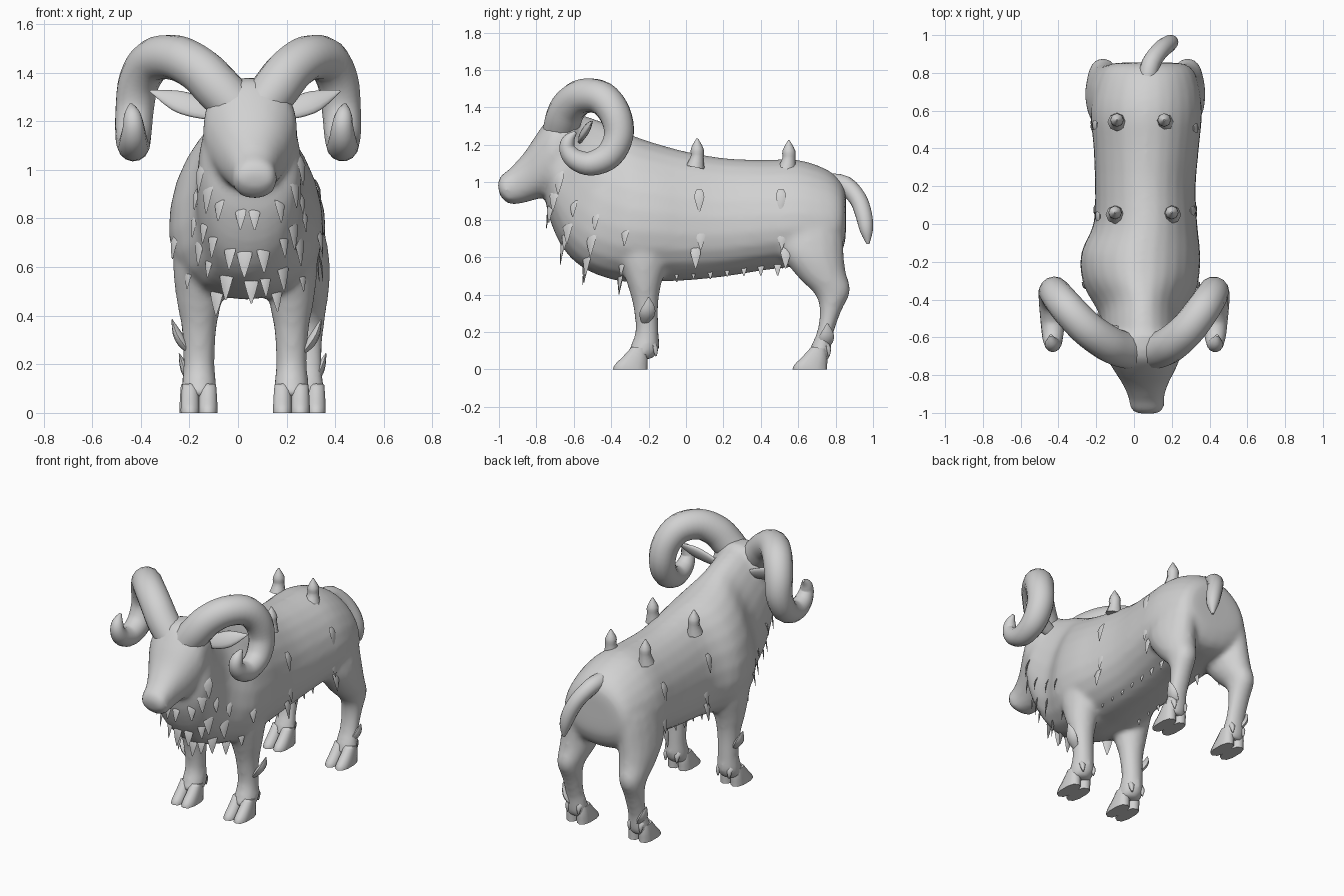
import bpy, bmesh, math, random
from mathutils import Vector as V

if "Cube" in bpy.data.objects:
    bpy.data.objects.remove(bpy.data.objects["Cube"])

random.seed(4)
mat = bpy.data.materials.new("warm_grey")
mat.diffuse_color = (0.64, 0.64, 0.64, 1)
mat.use_nodes = True
mat.node_tree.nodes["Principled BSDF"].inputs["Base Color"].default_value = mat.diffuse_color


def spline(rows, n=3):
    """Catmull-Rom interpolation of equal length rows of numbers."""
    out = []
    for i in range(len(rows) - 1):
        a, b, c, d = (rows[max(i - 1, 0)], rows[i], rows[i + 1], rows[min(i + 2, len(rows) - 1)])
        for k in range(n):
            t = k / n
            out.append([q + 0.5 * t * (r - p + t * (2 * p - 5 * q + 4 * r - s + t * (3 * (q - r) + s - p)))
                        for p, q, r, s in zip(a, b, c, d)])
    return out + [list(rows[-1])]


def smooth(ob, angle=60):
    bpy.ops.object.select_all(action='DESELECT')
    ob.select_set(True)
    bpy.context.view_layer.objects.active = ob
    bpy.ops.object.shade_smooth_by_angle(angle=math.radians(angle))


def skin(name, rings, sides=18, power=1.0, taper=0.0):
    """Bridge rings given as (centre, half axis A, half axis B)."""
    bm = bmesh.new()
    loops = []
    for c, A, B in rings:
        loop = []
        for k in range(sides):
            t = 2 * math.pi * k / sides
            f = lambda v: math.copysign(abs(v) ** power, v)
            loop.append(bm.verts.new(c + A * f(math.cos(t)) + B * f(math.sin(t)) * (1 - taper * math.cos(t))))
        loops.append(loop)
    for p, q in zip(loops, loops[1:]):
        for k in range(sides):
            bm.faces.new((p[k], p[(k + 1) % sides], q[(k + 1) % sides], q[k]))
    bm.faces.new(loops[0][::-1])
    bm.faces.new(loops[-1])
    bmesh.ops.recalc_face_normals(bm, faces=bm.faces)
    me = bpy.data.meshes.new(name)
    bm.to_mesh(me)
    bm.free()
    me.materials.append(mat)
    ob = bpy.data.objects.new(name, me)
    bpy.context.collection.objects.link(ob)
    smooth(ob)
    return ob


def loft(name, rows, dx=0, **kw):
    """Rows: y, z of one edge, y, z of the opposite edge, centre x, half width."""
    rings = []
    for y1, z1, y2, z2, cx, w in spline(rows):
        p, q = V((0, y1, z1)), V((0, y2, z2))
        rings.append(((p + q) / 2 + V((cx + dx, 0, 0)), (p - q) / 2, V((w, 0, 0))))
    return skin(name, rings, **kw)


def tube(name, rows, flat=1.0, sides=14, n=3, side=V((1, 0, 0))):
    """Rows: x, y, z, radius along a path."""
    pts = spline(rows, n)
    rings = []
    for i, p in enumerate(pts):
        d = (V(pts[min(i + 1, len(pts) - 1)][:3]) - V(pts[max(i - 1, 0)][:3])).normalized()
        side = (side - d * side.dot(d)).normalized()
        r = max(p[3], 0.002)
        rings.append((V(p[:3]), side * r, d.cross(side) * r * flat))
    return skin(name, rings, sides=sides)


# Body and neck
TAPER = .2
body = [(.855, .92, .855, .76, .07, .10), (.84, .99, .845, .66, .07, .205), (.76, 1.065, .78, .57, .07, .26),
        (.6, 1.12, .6, .55, .065, .29), (.4, 1.12, .42, .53, .065, .275), (.2, 1.13, .2, .495, .06, .262),
        (0, 1.165, 0, .475, .06, .27), (-.15, 1.205, -.16, .47, .035, .31), (-.27, 1.245, -.35, .47, .035, .298),
        (-.38, 1.295, -.54, .535, .045, .222), (-.48, 1.335, -.66, .65, .045, .212),
        (-.58, 1.365, -.735, .82, .05, .205), (-.66, 1.365, -.755, .95, .05, .175)]
merged = [loft("body", body, sides=24, power=.93, taper=TAPER)]

# Head tapering to the muzzle
merged.append(loft("head", [(-.58, 1.38, -.60, 1.0, .05, .18), (-.70, 1.37, -.70, .95, .05, .195),
                            (-.78, 1.285, -.76, .92, .055, .165), (-.86, 1.165, -.83, .90, .06, .122),
                            (-.94, 1.075, -.89, .885, .065, .095), (-.99, 1.035, -.95, .885, .07, .09),
                            (-1.008, .99, -.995, .93, .07, .06)], sides=20, power=.9))

# Legs with cloven hooves
front = [(-.34, .95, -.03, .95, -.06, .07), (-.38, .80, -.04, .80, -.015, .105), (-.37, .62, -.08, .62, 0, .108),
         (-.32, .47, -.13, .46, 0, .094), (-.285, .35, -.148, .34, 0, .072), (-.27, .21, -.145, .19, 0, .064),
         (-.295, .13, -.145, .10, 0, .072), (-.32, .07, -.19, .05, 0, .066)]
hind = [(.48, .95, .80, .95, -.09, .08), (.47, .80, .84, .82, -.05, .105), (.49, .64, .845, .62, -.02, .112),
        (.60, .49, .855, .52, -.01, .10), (.69, .40, .88, .42, 0, .076), (.715, .31, .83, .31, 0, .065),
        (.70, .20, .785, .18, 0, .062), (.67, .13, .775, .09, 0, .07), (.65, .07, .76, .04, 0, .066)]
for label, rows, mid, off, toe in (("front", front, .03, .19, -.39), ("hind", hind, .06, .225, .57)):
    for s, hand in ((-1, "left"), (1, "right")):
        x = mid + s * off
        merged.append(loft(f"{label}_leg_{hand}", [r[:4] + (s * r[4], r[5]) for r in rows], dx=x, sides=16))
        for k in (-1, 1):
            loft(f"{label}_hoof_{hand}", [(toe + .10, .12, toe + .18, .11, 0, .034),
                                          (toe + .055, .07, toe + .185, .06, 0, .038),
                                          (toe + .01, .025, toe + .185, .02, 0, .04), (toe, 0, toe + .185, 0, 0, .04)],
                 dx=x + k * .037, sides=10, power=.8)
            back = toe + (.205 if toe < 0 else .17)
            tube("dewclaw", [(x + k * .035, back, .14, .02), (x + k * .04, back + .02, .11, .018),
                             (x + k * .04, back + .025, .07, .004)], sides=6, n=2)

# Fuse body, head and legs into one blended skin
bpy.ops.object.select_all(action='DESELECT')
for ob in merged:
    ob.select_set(True)
torso = merged[0]
bpy.context.view_layer.objects.active = torso
bpy.ops.object.join()
rem = torso.modifiers.new("fuse", 'REMESH')
rem.mode, rem.voxel_size, rem.use_smooth_shade = 'VOXEL', .016, True
blend = torso.modifiers.new("blend", 'SMOOTH')
blend.factor, blend.iterations = .5, 8

# Curled horns and ears
horn = [(.10, -.675, 1.26, .095), (.16, -.655, 1.34, .098), (.215, -.62, 1.41, .096), (.29, -.55, 1.46, .093),
        (.365, -.45, 1.45, .09), (.41, -.38, 1.365, .085), (.425, -.36, 1.25, .08), (.43, -.41, 1.145, .075),
        (.43, -.51, 1.10, .066), (.43, -.595, 1.125, .056), (.43, -.635, 1.18, .044), (.435, -.625, 1.23, .033),
        (.44, -.59, 1.268, .008)]
ear = [(.16, -.56, 1.23, .03), (.24, -.55, 1.255, .048), (.32, -.53, 1.285, .048), (.42, -.50, 1.325, .004)]
for s, hand in ((-1, "left"), (1, "right")):
    shift = lambda r, span: (r[0] if s > 0 else -r[0] + max(0, .09 - .2 * max(0, r[0] - .1) * span),) + r[1:]
    tube(f"horn_{hand}", [shift(r, 1.4) for r in horn], n=4)
    tube(f"ear_{hand}", [shift(r, .5) for r in ear], flat=.4, side=V((0, .5, 1)))

# Tail
tube("tail", [(.07, .76, 1.0, .05), (.09, .85, .985, .05), (.14, .92, .91, .047),
              (.18, .952, .82, .045), (.20, .965, .74, .035), (.205, .973, .67, .008)])

# Pointed buds along the back
for x, y, z in ((-.10, .06, 1.10), (.20, .06, 1.10), (-.09, .55, 1.09), (.16, .55, 1.09)):
    tube("back_bud", [(x, y - .01, z - .02, .05), (x, y, z + .035, .035), (x, y, z + .08, .034),
                      (x, y, z + .135, .004)], sides=8)

# Buds on the lower legs
for x, y, z, s in ((-.20, -.21, .25, -1), (.27, -.21, .25, 1), (.29, .745, .11, 1), (-.17, .745, .11, -1)):
    tube("leg_bud", [(x, y - .01, z, .02), (x + s * .03, y, z + .04, .04), (x + s * .052, y + .01, z + .08, .035),
                     (x + s * .072, y + .01, z + .135, .004)], flat=.5, sides=8, side=V((0, 1, 0)))


def tuft(p, out, size):
    """Flat pointed lock of wool hanging from p."""
    path = [p - out * .015 + V((0, 0, size * .5)), p + out * .004, p + out * .012 - V((0, 0, size))]
    tube("wool_tuft", [(*q, r) for q, r in zip(path, (size * .2, size * .34, .003))],
         flat=.2, sides=6, n=2, side=V((out.y, -out.x, 0)))


# Wool locks over the chest ruff
for (y1, z1, y2, z2, cx, w), count in zip(body[8:12], (6, 9, 9, 8)):
    p, q = V((0, y1, z1)), V((0, y2, z2))
    for k in range(count):
        t = math.pi * (.56 + .88 * (k + random.uniform(.2, .8)) / count)
        pos = (p + q) / 2 + (p - q) / 2 * math.cos(t) + V((cx + w * math.sin(t) * (1 - TAPER * math.cos(t)), 0, 0))
        tuft(pos, V((math.sin(t), -.6, 0)).normalized(), random.uniform(.06, .10))

# Ragged wool edge under the belly
for i in range(7):
    for s in (-1, 1):
        tuft(V((.06 + s * .13, -.05 + i * .09, .53 + .006 * i)), V((s, 0, 0)), random.uniform(.045, .065))

# Locks on the flanks
for y in (.06, .52):
    for s in (-1, 1):
        for z in (.62, .72, .92):
            w = .262 if z < .9 else .255
            tuft(V((.06 + s * (w + (y > .3) * .015), y + random.uniform(-.02, .02), z)), V((s, 0, 0)), .08)
